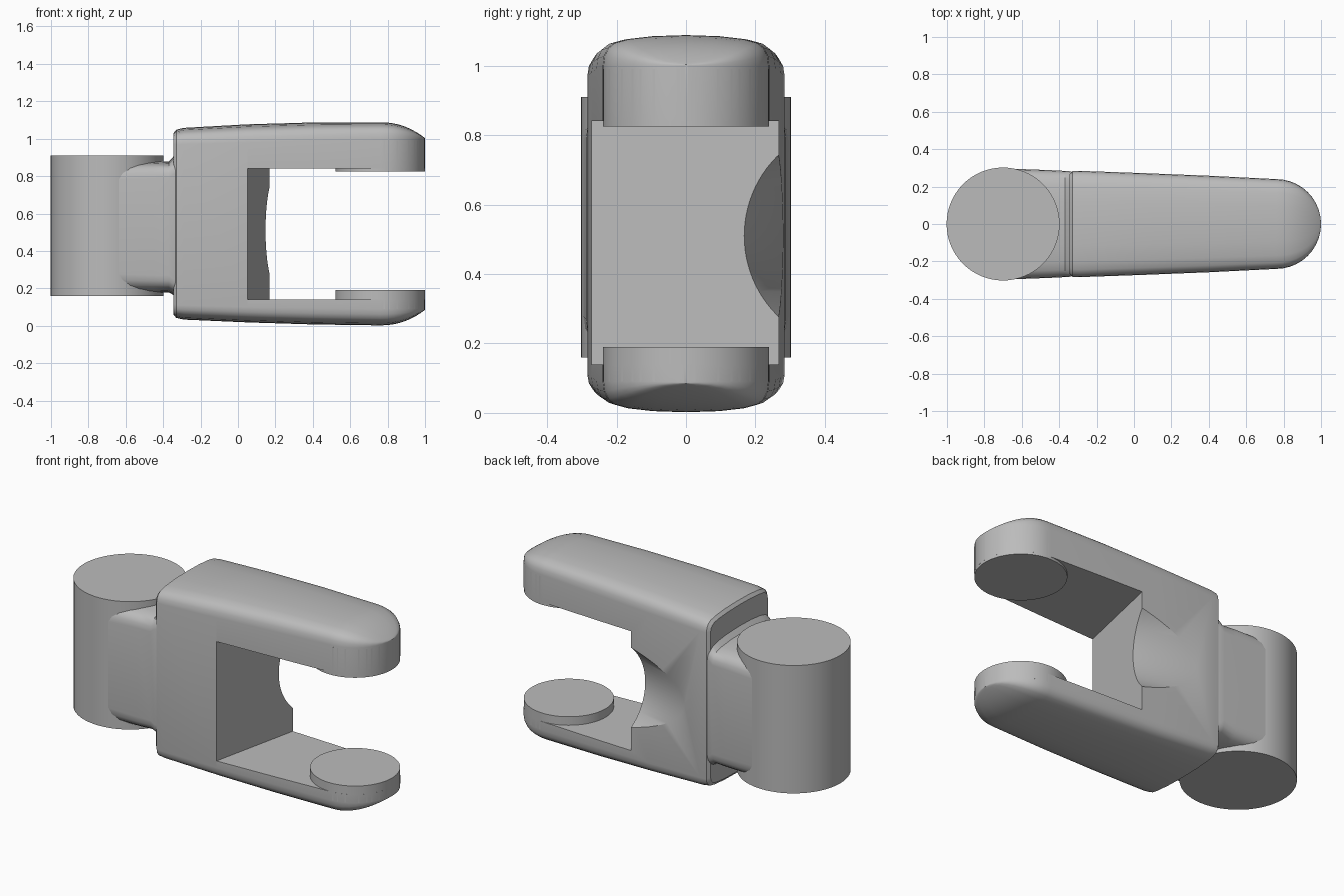
import bpy, bmesh, math
from mathutils import Vector

cube = bpy.data.objects.get("Cube")
if cube:
    bpy.data.objects.remove(cube, do_unlink=True)

grey = bpy.data.materials.new("plain_grey")
grey.use_nodes = True
colour = (0.5, 0.5, 0.5, 1)
grey.diffuse_color = colour
grey.node_tree.nodes["Principled BSDF"].inputs["Base Color"].default_value = colour


def finish(name, bm):
    bmesh.ops.recalc_face_normals(bm, faces=bm.faces)
    mesh = bpy.data.meshes.new(name)
    bm.to_mesh(mesh)
    bm.free()
    mesh.materials.append(grey)
    obj = bpy.data.objects.new(name, mesh)
    bpy.context.collection.objects.link(obj)
    return obj


def cylinder(name, x, radius, low, high):
    bm = bmesh.new()
    bmesh.ops.create_cone(bm, cap_ends=True, segments=64, radius1=radius,
                          radius2=radius, depth=high - low)
    bmesh.ops.translate(bm, verts=bm.verts, vec=(x, 0, (low + high) / 2))
    return finish(name, bm)


# Rounded shoulder: fraction of half width, fraction of the drop from the crown
SHOULDER = [(1, 1), (.985, .68), (.94, .42), (.86, .25), (.7, .13), (.4, .035), (0, 0)]


def loft(name, stations):
    """Each station: x, half width, crown top, edge top, edge bottom, crown bottom."""
    bm = bmesh.new()
    rings = []
    for x, w, top, high, low, bottom in stations:
        right = [(w * u, top - (top - high) * d) for u, d in SHOULDER]
        under = [(w * u, bottom + (low - bottom) * d) for u, d in reversed(SHOULDER)]
        ring = right + [(-y, z) for y, z in right[-2::-1]]
        ring += [(-y, z) for y, z in under[::-1]] + under[1:]
        rings.append([bm.verts.new((x, y, z)) for y, z in ring])
    for a, b in zip(rings, rings[1:]):
        for i in range(len(a)):
            j = (i + 1) % len(a)
            bm.faces.new((a[i], a[j], b[j], b[i]))
    bm.faces.new(rings[0])
    bm.faces.new(rings[-1])
    return finish(name, bm)


def cut(obj, cutter):
    mod = obj.modifiers.new("cut", 'BOOLEAN')
    mod.operation = 'DIFFERENCE'
    mod.solver = 'EXACT'
    mod.object = cutter
    bpy.context.view_layer.objects.active = obj
    bpy.ops.object.modifier_apply(modifier=mod.name)
    bpy.data.objects.remove(cutter, do_unlink=True)


# Yoke body: tapered block with a crowned top and bottom and a round tip
stations = [(-.345, .265, 1.03, .97, .12, .06),
            (-.33, .282, 1.048, .97, .11, .042),
            (-.29, .284, 1.058, .97, .11, .033),
            (.05, .272, 1.077, .98, .10, .018),
            (.4, .258, 1.087, .99, .095, .007),
            (.76, .24, 1.088, 1.0, .09, .002)]
for i in range(1, 11):
    a = math.radians(i * 8.9)
    s = math.sin(a)
    fall = s ** 2.2
    stations.append((.76 + .24 * s, .24 * math.cos(a), 1.088 - .085 * fall,
                     1.0, .09, .002 + .083 * fall))
body = loft("yoke_body", stations)

# Slot between the two arms, with a slanted inner wall
bm = bmesh.new()
plan = [(.023, -.4), (1.2, -.4), (1.2, .4), (.198, .4)]
base = bm.faces.new([bm.verts.new((x, y, .14)) for x, y in plan])
new = bmesh.ops.extrude_face_region(bm, geom=[base])["geom"]
bmesh.ops.translate(bm, verts=[v for v in new if isinstance(v, bmesh.types.BMVert)],
                    vec=(0, 0, .70))
cut(body, finish("slot_cutter", bm))

# Curved scoop at the back of the inner wall
bm = bmesh.new()
bmesh.ops.create_cone(bm, cap_ends=True, segments=96, radius1=.32, radius2=.32, depth=1.4)
scoop = finish("scoop_cutter", bm)
axis = Vector((-.37, .125, 0))
scoop.rotation_euler = axis.to_track_quat('Z', 'Y').to_euler()
scoop.location = (.17, .16 + .32 * axis.length / .37, .51)
bpy.context.view_layer.update()
cut(body, scoop)

# Neck joining the body to the hub
neck = loft("neck", [(-.72, .298, .885, .78, .28, .172),
                     (-.45, .288, .882, .79, .27, .175),
                     (-.37, .284, .878, .79, .27, .178),
                     (-.345, .282, .905, .81, .25, .165),
                     (-.3, .27, .905, .81, .25, .165)])

# Hub and the two round pads on the arms
parts = [body, neck,
         cylinder("hub", -.7, .302, .16, .91),
         cylinder("lower_pad", .76, .2395, .09, .19),
         cylinder("upper_pad", .76, .2395, .825, .99)]

bpy.ops.object.select_all(action='DESELECT')
for obj in parts:
    obj.select_set(True)
bpy.context.view_layer.objects.active = body
bpy.ops.object.shade_smooth_by_angle(angle=math.radians(32))
